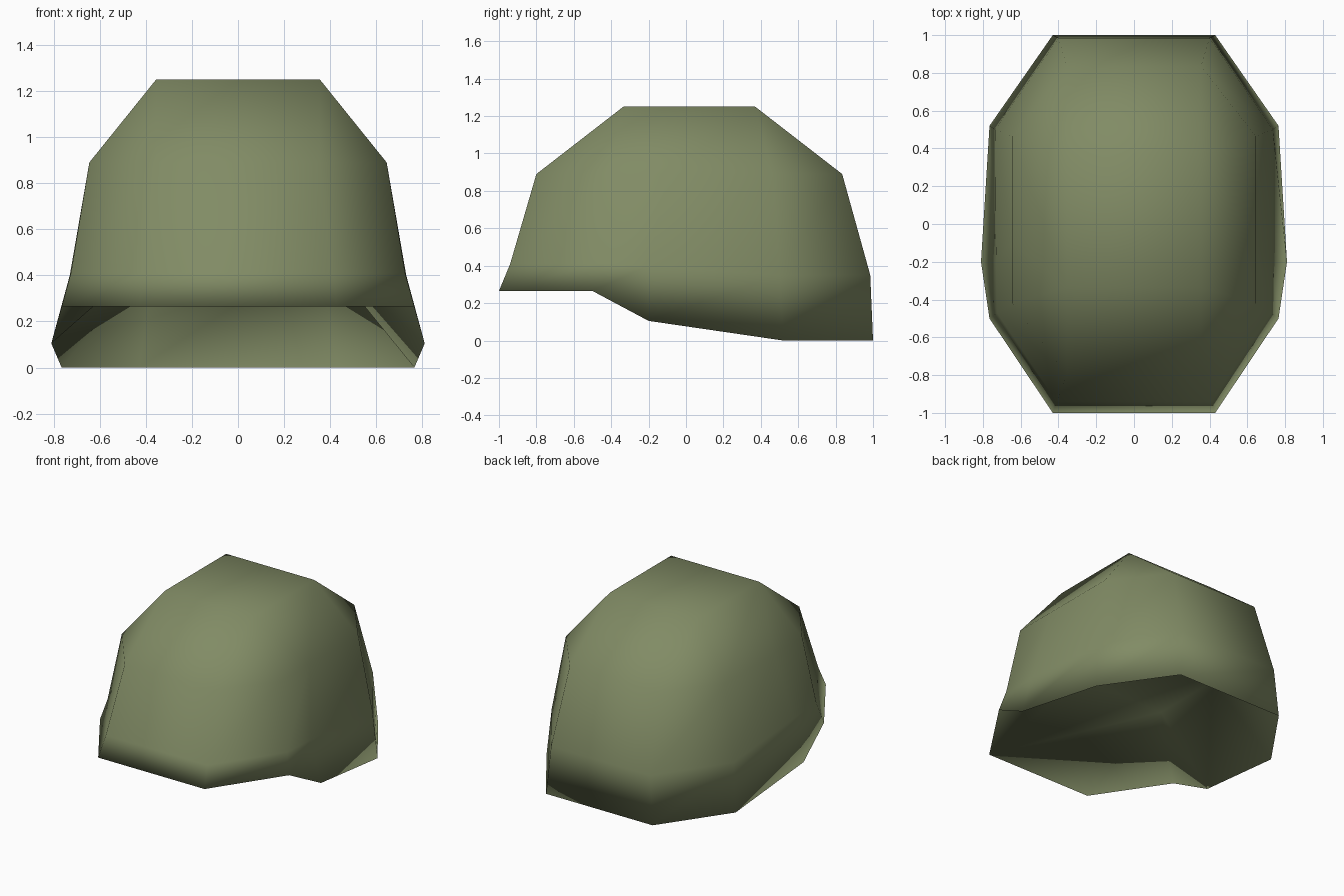
import bpy, bmesh

if "Cube" in bpy.data.objects:
    bpy.data.objects.remove(bpy.data.objects["Cube"])

# Olive paint
olive = bpy.data.materials.new("olive_green")
olive.diffuse_color = (0.22, 0.26, 0.13, 1)
olive.use_nodes = True
olive.node_tree.nodes["Principled BSDF"].inputs["Base Color"].default_value = olive.diffuse_color

# Right half of every ring, front to back, from the rim up to the flat crown
rim = [(.43, -1, .265), (.765, -.5, .265), (.81, -.2, .105), (.765, .52, 0), (.43, 1, 0)]
brow = [(.41, -.94, .41), (.725, -.47, .41), (.73, -.2, .40), (.735, .5, .35), (.40, .985, .35)]
dome = [(.355, -.8, .89), (.645, -.42, .89), (.645, -.1, .89), (.645, .465, .89), (.355, .835, .89)]
crown = [(.355, -.335, 1.25)] * 3 + [(.355, .37, 1.25)] * 2
# Hollow inside: the rim slopes up to a small rectangular ceiling
ceiling = [(.355, -.14, .505)] * 3 + [(.355, .4, .505)] * 2

bm = bmesh.new()
cache = {}


def vert(co):
    """Return one shared vertex per position."""
    key = tuple(round(c, 4) for c in co)
    if key not in cache:
        cache[key] = bm.verts.new(key)
    return cache[key]


def face(verts):
    """Make a face, dropping repeated corners."""
    unique = list(dict.fromkeys(verts))
    if len(unique) > 2:
        bm.faces.new(unique)


def full_ring(half):
    """Mirror a half ring into a closed loop."""
    return [vert(c) for c in half] + [vert((-x, y, z)) for x, y, z in reversed(half)]


def bridge(lower, upper):
    n = len(lower)
    for i in range(n):
        j = (i + 1) % n
        face([lower[i], lower[j], upper[j], upper[i]])


# Outer shell, knife-edge rim and hollow inside
rings = [full_ring(r) for r in (ceiling, rim, brow, dome, crown)]
for a, b in zip(rings, rings[1:]):
    bridge(a, b)
face(rings[0])
face(rings[-1])
bmesh.ops.recalc_face_normals(bm, faces=bm.faces[:])
for f in bm.faces:
    f.smooth = True

mesh = bpy.data.meshes.new("helmet_shell")
bm.to_mesh(mesh)
bm.free()
mesh.materials.append(olive)
helmet = bpy.data.objects.new("helmet_shell", mesh)
bpy.context.collection.objects.link(helmet)
